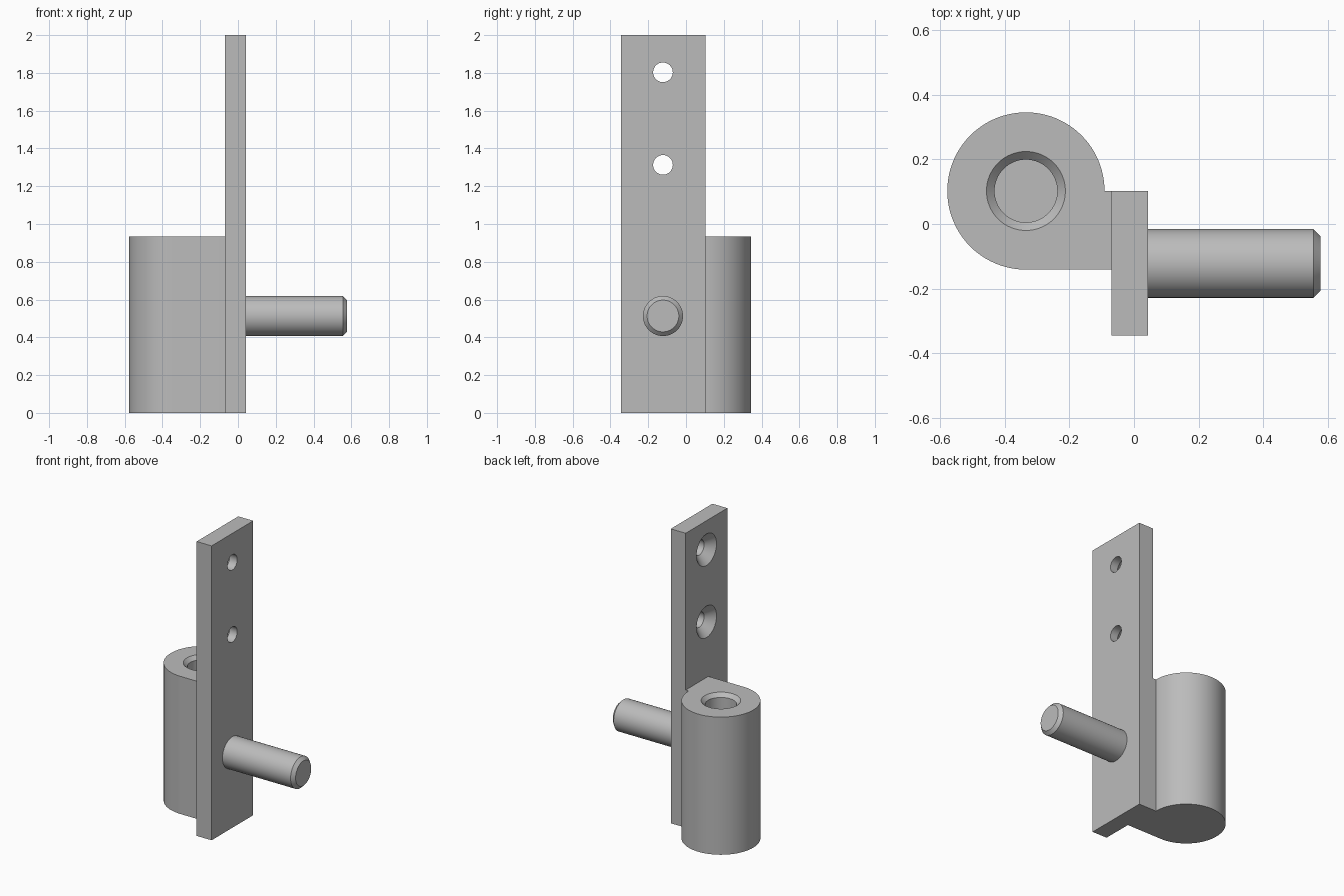
import bpy
import bmesh
from math import cos, sin, pi, radians
from mathutils import Matrix, Vector

old = bpy.data.objects.get("Cube")
if old:
    bpy.data.objects.remove(old, do_unlink=True)

# Single steel grey colour
steel = bpy.data.materials.new("steel_grey")
steel.use_nodes = True
grey = (0.5, 0.5, 0.5, 1)
steel.diffuse_color = grey
steel.node_tree.nodes["Principled BSDF"].inputs["Base Color"].default_value = grey


def finish(name, bm):
    bmesh.ops.recalc_face_normals(bm, faces=bm.faces)
    mesh = bpy.data.meshes.new(name)
    bm.to_mesh(mesh)
    bm.free()
    mesh.materials.append(steel)
    obj = bpy.data.objects.new(name, mesh)
    bpy.context.collection.objects.link(obj)
    return obj


def turned(name, profile, matrix, sides=64):
    """Solid of revolution about local z from (radius, height) pairs."""
    bm = bmesh.new()
    rings = [[bm.verts.new((r * cos(2 * pi * i / sides), r * sin(2 * pi * i / sides), h))
              for i in range(sides)] for r, h in profile]
    for low, high in zip(rings, rings[1:]):
        for i in range(sides):
            j = (i + 1) % sides
            bm.faces.new((low[i], low[j], high[j], high[i]))
    bm.faces.new(rings[0])
    bm.faces.new(rings[-1])
    bm.transform(matrix)
    return finish(name, bm)


def extruded(name, outline, height):
    bm = bmesh.new()
    base = bm.faces.new([bm.verts.new((x, y, 0)) for x, y in outline])
    top = bmesh.ops.extrude_face_region(bm, geom=[base])["geom"]
    verts = [v for v in top if isinstance(v, bmesh.types.BMVert)]
    bmesh.ops.translate(bm, verts=verts, vec=(0, 0, height))
    return finish(name, bm)


def cut(target, cutter):
    cutter.hide_render = True
    mod = target.modifiers.new("cut", "BOOLEAN")
    mod.operation = "DIFFERENCE"
    mod.solver = "EXACT"
    mod.object = cutter
    bpy.context.view_layer.objects.active = target
    bpy.ops.object.modifier_apply(modifier=mod.name)
    bpy.data.objects.remove(cutter, do_unlink=True)


def smooth(obj):
    bpy.ops.object.select_all(action="DESELECT")
    obj.select_set(True)
    bpy.context.view_layer.objects.active = obj
    bpy.ops.object.shade_smooth_by_angle(angle=radians(30))


BACK, FACE = -0.069, 0.043      # plate faces along x
EDGE = 0.102                    # rear edge of the plate
MID = -0.122                    # centre line of the plate
along_x = Matrix.Rotation(pi / 2, 4, "Y")

# Mounting plate with two countersunk screw holes
plate = extruded("mounting_plate", [(BACK, -0.345), (FACE, -0.345), (FACE, EDGE), (BACK, EDGE)], 2)
for z in (1.313, 1.803):
    sink = [(0.117, -0.01), (0.107, 0), (0.052, 0.055), (0.052, 0.13)]
    place = Matrix.Translation((BACK, MID, z)) @ along_x
    cut(plate, turned("screw_hole_cutter", sink, place))

# Hinge barrel: round sleeve running tangentially into the plate
centre, radius, height = Vector((-0.334, EDGE)), 0.243, 0.935
outline = [(BACK, EDGE - radius), (BACK, EDGE)]
for i in range(73):
    a = 1.5 * pi * i / 72
    outline.append((centre.x + radius * cos(a), centre.y + radius * sin(a)))
barrel = extruded("hinge_barrel", outline, height)

# Blind bore with a chamfered mouth
bore = [(0.097, 0.15), (0.097, height - 0.025), (0.122, height), (0.132, height + 0.01)]
cut(barrel, turned("bore_cutter", bore, Matrix.Translation((centre.x, centre.y, 0))))

# Side pin with a chamfered tip
pin = turned("side_pin", [(0.106, 0), (0.106, 0.512), (0.084, 0.534)],
             Matrix.Translation((FACE, MID, 0.513)) @ along_x)

for part in (plate, barrel, pin):
    smooth(part)
